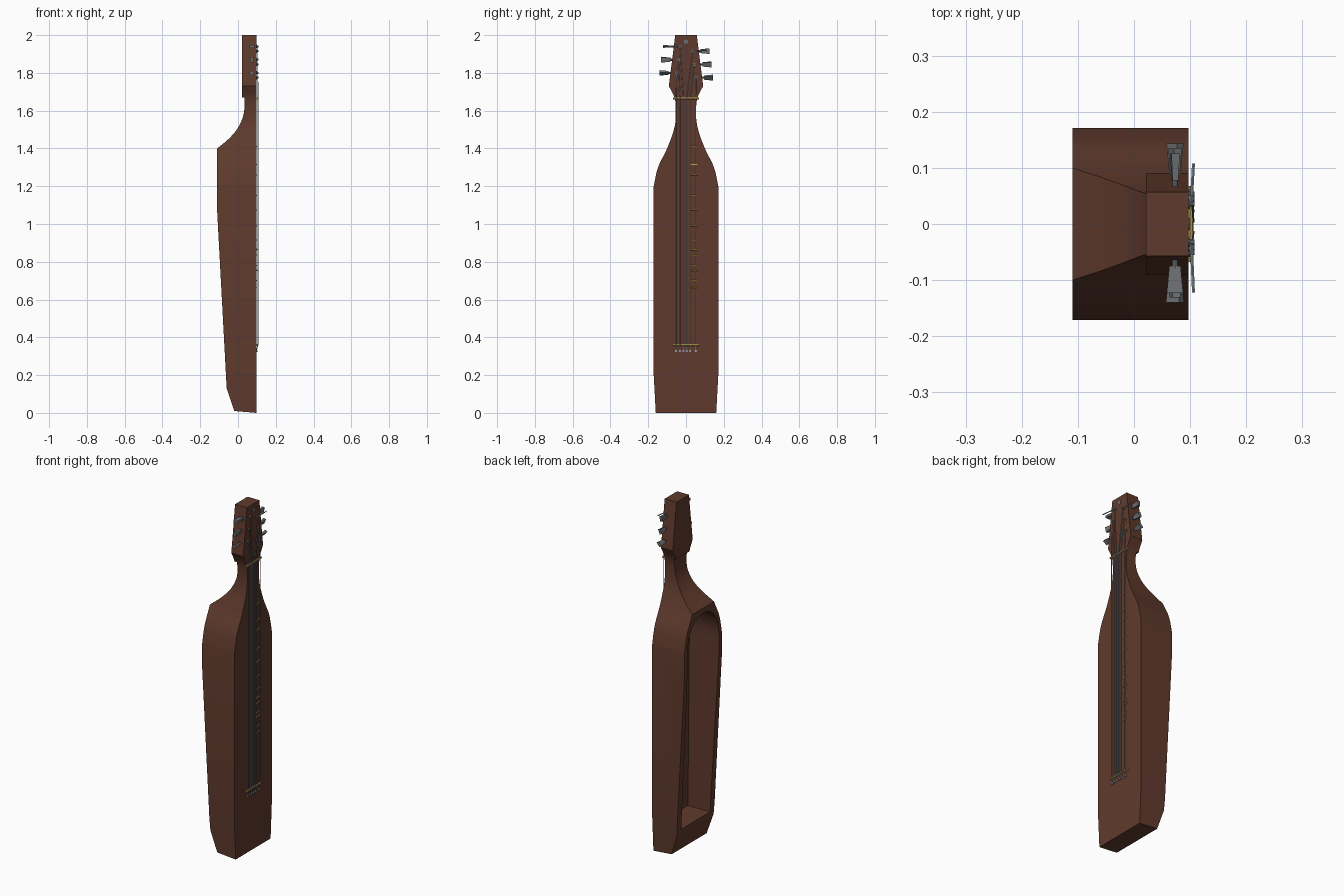
import bpy, bmesh, math
from mathutils import Vector

if "Cube" in bpy.data.objects:
    bpy.data.objects.remove(bpy.data.objects["Cube"])

def material(name, col):
    m = bpy.data.materials.new(name)
    m.diffuse_color = (*col, 1)
    m.use_nodes = True
    m.node_tree.nodes["Principled BSDF"].inputs["Base Color"].default_value = m.diffuse_color
    return m

WOOD = material("brown wood", (0.115, 0.042, 0.026))
METAL = material("tuner grey", (0.16, 0.165, 0.17))
STEEL = material("string steel", (0.30, 0.34, 0.37))
GOLD = material("brass", (0.55, 0.34, 0.07))
FACE = 0.097  # x of the playing surface

def finish(name, bm, mat, smooth=True):
    bmesh.ops.recalc_face_normals(bm, faces=bm.faces)
    me = bpy.data.meshes.new(name)
    bm.to_mesh(me)
    bm.free()
    ob = bpy.data.objects.new(name, me)
    bpy.context.collection.objects.link(ob)
    me.materials.append(mat)
    if smooth:
        shade(ob)
    return ob

def shade(ob):
    bpy.ops.object.select_all(action='DESELECT')
    bpy.context.view_layer.objects.active = ob
    ob.select_set(True)
    bpy.ops.object.shade_smooth_by_angle(angle=math.radians(25))

def spline(pts, n=5):
    """Catmull-Rom through the points"""
    out = []
    for i in range(len(pts) - 1):
        p = [Vector(pts[min(max(j, 0), len(pts) - 1)]) for j in range(i - 1, i + 3)]
        for k in range(n):
            t = k / n
            out.append(tuple(0.5 * (2 * p[1] + (p[2] - p[0]) * t
                       + (2 * p[0] - 5 * p[1] + 4 * p[2] - p[3]) * t * t
                       + (3 * p[1] - p[0] - 3 * p[2] + p[3]) * t ** 3)))
    return out + [tuple(pts[-1])]

def prism(name, pts, vec):
    bm = bmesh.new()
    f = bm.faces.new([bm.verts.new(p) for p in pts])
    r = bmesh.ops.extrude_face_region(bm, geom=[f])
    bmesh.ops.translate(bm, vec=vec, verts=[v for v in r['geom'] if isinstance(v, bmesh.types.BMVert)])
    return finish(name, bm, WOOD, False)

def boolean(ob, cutter, op):
    m = ob.modifiers.new("cut", 'BOOLEAN')
    m.object, m.operation, m.solver = cutter, op, 'EXACT'
    bpy.ops.object.select_all(action='DESELECT')
    bpy.context.view_layer.objects.active = ob
    ob.select_set(True)
    bpy.ops.object.modifier_apply(modifier=m.name)
    bpy.data.objects.remove(cutter)

def rod(bm, a, b, r, n=8):
    """Cylinder between two points"""
    a, b = Vector(a), Vector(b)
    q = (b - a).to_track_quat('Z', 'Y').to_matrix().to_4x4()
    q.translation = (a + b) / 2
    bmesh.ops.create_cone(bm, cap_ends=True, segments=n, radius1=r, radius2=r,
                          depth=(b - a).length, matrix=q)

# body: face outline crossed with side profile
half = [(0.16, 0), (0.171, 0.2)] + spline([(0.171, 1.2), (0.148, 1.3), (0.1, 1.4),
        (0.064, 1.5), (0.053, 1.58), (0.06, 1.665), (0.091, 1.73)])
half += [(0.057, 2.0)]
outline = half + [(-y, z) for y, z in reversed(half)]
body = prism("body", [(-0.2, y, z) for y, z in outline], (0.2 + FACE, 0, 0))
side = [(0.2, 0), (FACE, 0), (-0.02, 0.01), (-0.06, 0.13), (-0.11, 1.06)]
side += spline([(-0.11, 1.40), (-0.05, 1.45), (-0.003, 1.505), (0.027, 1.57), (0.035, 1.63), (0.035, 1.67)])
side += [(0.021, 1.67), (0.021, 2.1), (0.2, 2.1)]
boolean(body, prism("side_cutter", [(x, -0.3, z) for x, z in side], (0, 0.6, 0)), 'INTERSECT')

# hollow back with arched top
arch = [(-0.132, 0.155), (0.132, 0.155)]
for i in range(25):
    t = math.pi * i / 24
    c, s = math.cos(t), math.sin(t)
    arch.append((0.145 * math.copysign(abs(c) ** 0.9, c), 1.17 + 0.2 * s ** 0.9 if s > 1e-6 else 1.17))
boolean(body, prism("hollow_cutter", [(-0.3, y, z) for y, z in arch], (0.38, 0, 0)), 'DIFFERENCE')
shade(body)

# nut, bridge and frets
bm = bmesh.new()
for z in (1.665, 0.36):
    rod(bm, (FACE + 0.003, -0.068, z), (FACE + 0.003, 0.068, z), 0.006)
finish("nut_and_bridge", bm, GOLD)
bm = bmesh.new()
for z in (1.41, 1.315, 1.26, 1.15, 1.075, 0.99, 0.915, 0.865, 0.835, 0.78, 0.755, 0.70, 0.665):
    r = 0.005 if z in (0.865, 0.755) else 0.003
    rod(bm, (FACE + 0.001, 0.022, z), (FACE + 0.001, 0.06, z), r, 6)
finish("frets", bm, GOLD)

# tuners: (side, height, button turn in degrees)
tuners = [(-1, 1.80, 35), (-1, 1.87, 80), (-1, 1.94, 0),
          (1, 1.915, 85), (1, 1.845, 70), (1, 1.775, 50)]
posts = []
bm = bmesh.new()
for s, z, turn in tuners:
    edge = 0.091 - (z - 1.73) * 0.126
    post_y = s * (edge - 0.032)
    posts.append((post_y, z))
    rod(bm, (FACE - 0.01, post_y, z), (FACE + 0.011, post_y, z), 0.005, 10)
    rod(bm, (FACE - 0.002, post_y, z), (FACE + 0.003, post_y, z), 0.009, 10)
    rod(bm, (0.073, s * (edge - 0.01), z), (0.073, s * (edge + 0.015), z), 0.006, 10)
    # flat tapered button
    vs = bmesh.ops.create_cube(bm, size=1)['verts']
    a = math.radians(turn)
    for v in vs:
        w = 1 if v.co.y * s > 0 else 0.7
        u, t = v.co.x * 0.029 * w, v.co.z * 0.015 * w
        v.co = (0.073 + u * math.cos(a) - t * math.sin(a), s * (edge + 0.034) + v.co.y * 0.048,
                z + u * math.sin(a) + t * math.cos(a))
# round plate near the tip of the head
rod(bm, (FACE - 0.01, 0, 1.965), (FACE + 0.002, 0, 1.965), 0.011, 16)
finish("tuners", bm, METAL)

# strings with tail pins, running over the nut to the posts
bm = bmesh.new()
top = FACE + 0.009
for y, (py, pz) in zip((-0.053, -0.032, -0.014, 0.004, 0.022, 0.052), posts):
    rod(bm, (FACE, y, 0.33), (top, y, 0.36), 0.002, 6)
    rod(bm, (top, y, 0.36), (top, y, 1.665), 0.002, 6)
    rod(bm, (top, y, 1.665), (FACE + 0.007, py, pz), 0.002, 6)
finish("strings", bm, STEEL)
bm = bmesh.new()
for y in (-0.053, -0.032, -0.014, 0.004, 0.022, 0.052):
    rod(bm, (FACE - 0.005, y, 0.328), (FACE + 0.006, y, 0.328), 0.006, 10)
# loose string ends at the upper posts
for i, end in ((2, -0.122), (3, 0.108)):
    rod(bm, (FACE + 0.005, *posts[i]), (FACE + 0.009, end, posts[i][1] + 0.004), 0.003, 6)
finish("string_pins", bm, STEEL)
